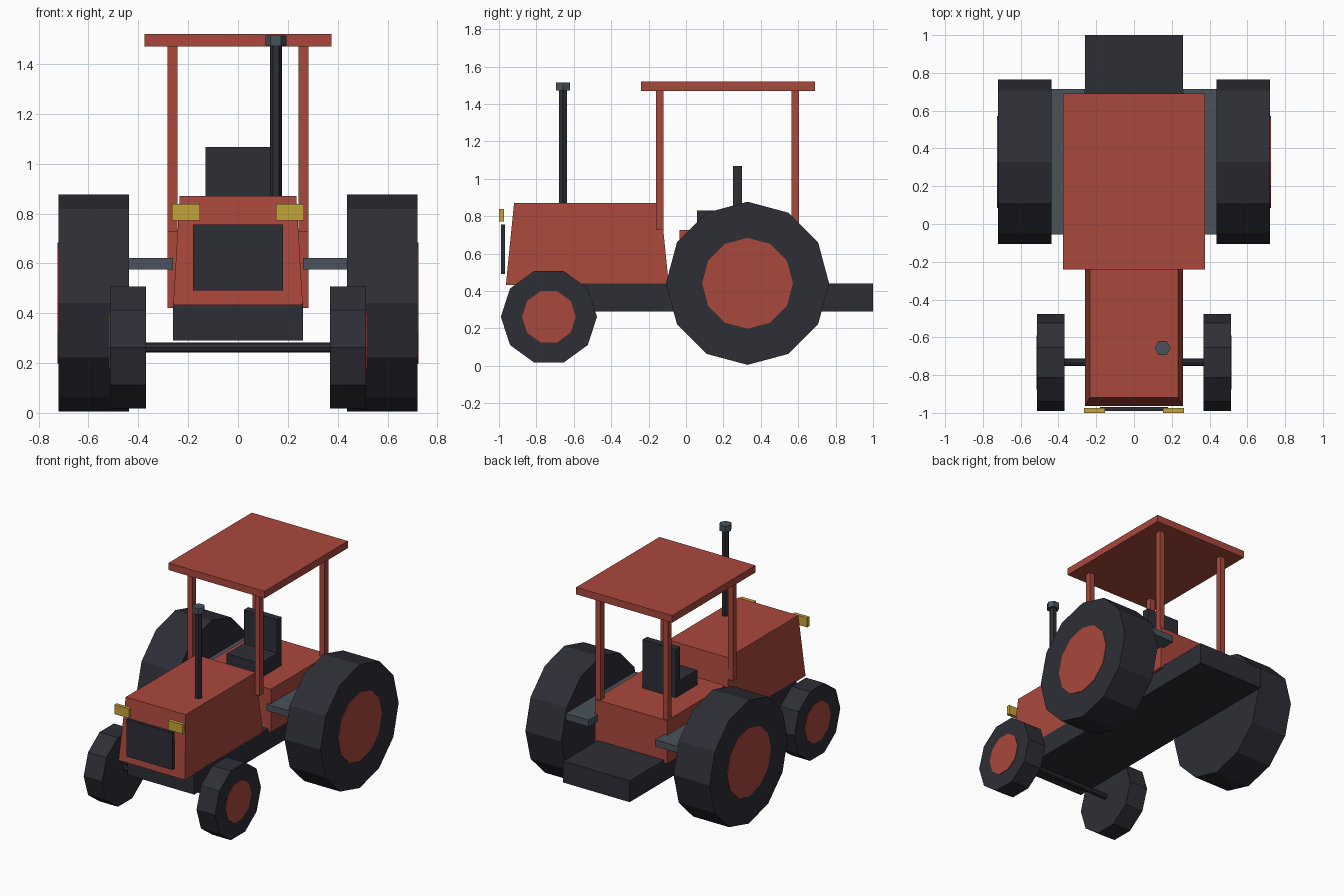
import bpy, bmesh, math
from mathutils import Matrix

if "Cube" in bpy.data.objects:
    bpy.data.objects.remove(bpy.data.objects["Cube"])


def material(name, rgb):
    m = bpy.data.materials.new(name)
    m.diffuse_color = (*rgb, 1)
    m.use_nodes = True
    m.node_tree.nodes["Principled BSDF"].inputs["Base Color"].default_value = m.diffuse_color
    return m


RED = material("barn red", (0.40, 0.065, 0.045))
DARK = material("charcoal", (0.027, 0.027, 0.037))
STEEL = material("steel grey", (0.069, 0.084, 0.107))
YELLOW = material("lamp yellow", (0.56, 0.37, 0.042))


def finish(bm, name, mat):
    bmesh.ops.recalc_face_normals(bm, faces=bm.faces)
    me = bpy.data.meshes.new(name)
    bm.to_mesh(me)
    bm.free()
    me.materials.append(mat)
    ob = bpy.data.objects.new(name, me)
    bpy.context.collection.objects.link(ob)
    return ob


def box(name, mat, x, y, z, taper=1.0):
    """Box from (min, max) ranges; taper scales the top about its centre."""
    bm = bmesh.new()
    bmesh.ops.create_cube(bm, size=1)
    for v in bm.verts:
        s = taper if v.co.z > 0 else 1
        v.co = [(r[0] + r[1]) / 2 + c * k * (r[1] - r[0])
                for r, c, k in zip((x, y, z), v.co, (s, s, 1))]
    return finish(bm, name, mat)


def cylinder(name, mat, axis, sides, radius, lo, hi, a, b):
    """Prism with a corner on its y axis (axis 'X') or x axis (axis 'Z')."""
    bm = bmesh.new()
    bmesh.ops.create_cone(bm, cap_ends=True, segments=sides, radius1=radius,
                          radius2=radius, depth=hi - lo)
    # normalise so that a corner lies on local +x
    v = bm.verts[:][0].co
    turn = Matrix.Rotation(-math.atan2(v.y, v.x), 4, 'Z')
    mid = (lo + hi) / 2
    if axis == 'X':
        # local z -> x, local x -> y, local y -> z
        place = Matrix(((0, 0, 1, mid), (1, 0, 0, a), (0, 1, 0, b), (0, 0, 0, 1)))
    else:
        place = Matrix.Translation((a, b, mid))
    bmesh.ops.transform(bm, matrix=place @ turn, verts=bm.verts)
    return finish(bm, name, mat)


# Chassis, hood and cab base
box("chassis", DARK, (-.26, .26), (-.86, 1.0), (.29, .44))
box("hood", RED, (-.26, .26), (-.963, -.092), (.432, .87), taper=.9)
box("cab_base", RED, (-.282, .282), (-.035, .615), (.42, .725))

# Grille and exhaust
box("grille", DARK, (-.18, .18), (-.99, -.968), (.492, .755))
cylinder("exhaust_pipe", DARK, 'Z', 6, .0245, .84, 1.48, .152, -.657)
cylinder("exhaust_cap", STEEL, 'Z', 6, .0425, 1.473, 1.515, .152, -.657)

# Seat
box("seat_cushion", DARK, (-.13, .13), (.06, .30), (.72, .83))
box("seat_back", DARK, (-.13, .13), (.25, .30), (.76, 1.067))

# Canopy roof and front axle
box("canopy_roof", RED, (-.375, .375), (-.24, .69), (1.47, 1.52))
cylinder("front_axle", DARK, 'X', 8, .02, -.40, .40, -.733, .262)

# Parts repeated on both sides
for side, s in (("left", -1), ("right", 1)):
    def span(lo, hi):
        return tuple(sorted((s * lo, s * hi)))

    box(side + "_headlight", YELLOW, span(.153, .265), (-1.0, -.974), (.772, .838))
    box(side + "_fender", STEEL, span(.26, .445), (-.055, .715), (.575, .622))
    for end, y in (("front", -.14), ("rear", .585)):
        box(f"{side}_{end}_post", RED, span(.243, .282), (y - .02, y + .02), (.725, 1.475))
    # tyres, each with a hub just proud of its outer face
    for end, n, r, hub, y, z, lo, hi in (
            ("front", 10, .257, .144, -.733, .262, .369, .513),
            ("rear", 12, .436, .243, .329, .441, .438, .72)):
        cylinder(f"{side}_{end}_tyre", DARK, 'X', n, r, *span(lo, hi), y, z)
        cylinder(f"{side}_{end}_hub", RED, 'X', n, hub, *span(hi - .03, hi + .004), y, z)
